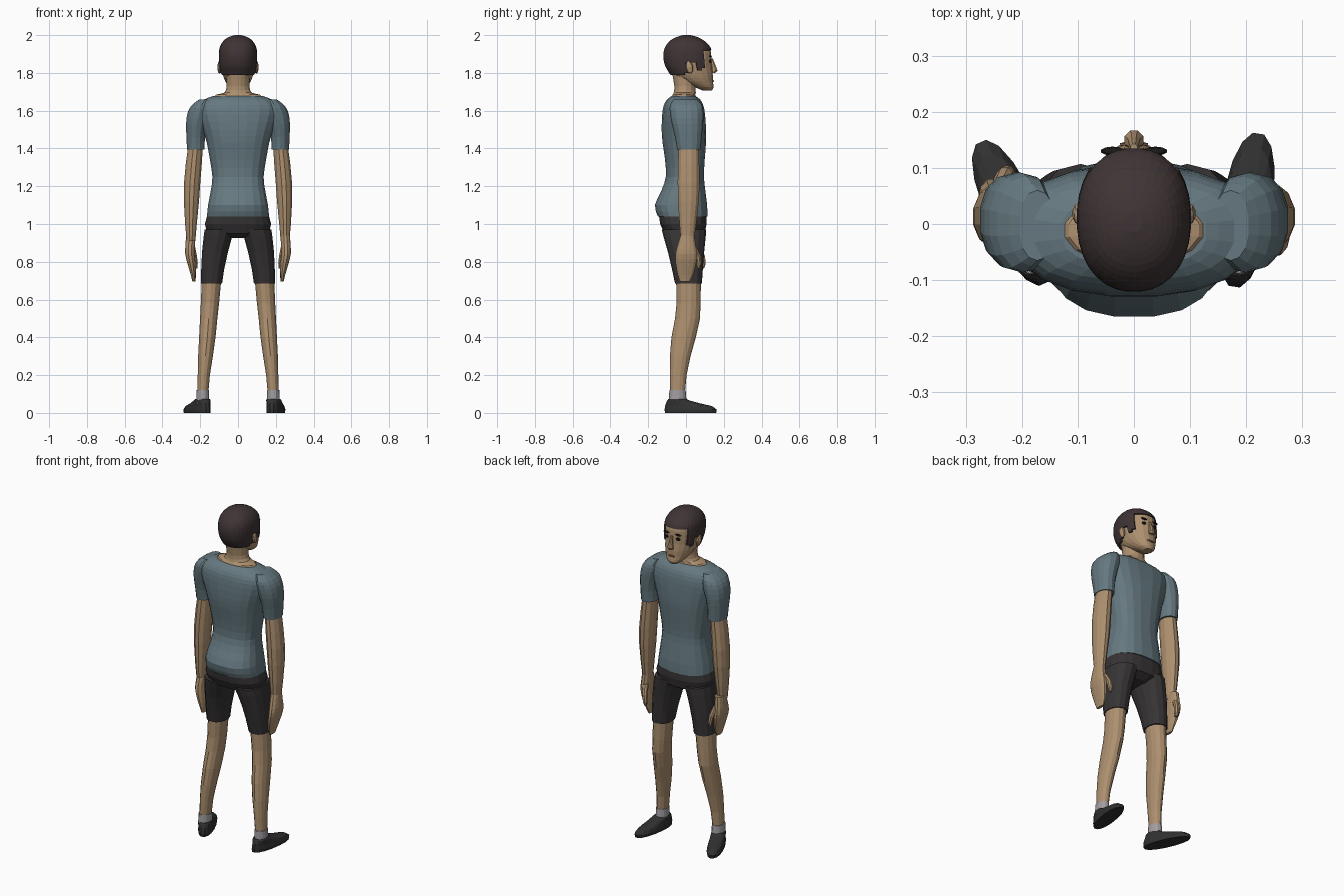
import bpy, bmesh
from math import sin, cos, pi, radians
from mathutils import Matrix, Vector


def mat(name, r, g, b):
    m = bpy.data.materials.new(name)
    m.diffuse_color = (r, g, b, 1)
    return m


SKIN = mat("skin", 0.42, 0.28, 0.16)
SHIRT = mat("shirt", 0.13, 0.19, 0.215)
SHORTS = mat("shorts", 0.038, 0.034, 0.036)
HAIR = mat("hair", 0.05, 0.034, 0.035)
SOCK = mat("sock", 0.36, 0.34, 0.36)
SHOE = mat("shoe", 0.03, 0.03, 0.03)
DARK = mat("dark", 0.012, 0.01, 0.01)


def smooth_rings(rings, sub):
    """Catmull-Rom interpolation between the given rings."""
    out = []
    for i in range(len(rings) - 1):
        p = [rings[max(0, min(len(rings) - 1, i + k))] for k in (-1, 0, 1, 2)]
        for s in range(sub):
            t = s / sub
            out.append([0.5 * (2 * b + (c - a) * t + (2 * a - 5 * b + 4 * c - d) * t * t
                               + (3 * b - a - 3 * c + d) * t ** 3) for a, b, c, d in zip(*p)])
    return out + [list(rings[-1])]


def loft(name, rings, material, seg=14, sub=1, n=2.0, keep=None, xf=None):
    """Rings are (z, x min, x max, y min, y max); superellipse exponent n."""
    bm = bmesh.new()
    loops = []
    for z, x0, x1, y0, y1 in smooth_rings(rings, sub):
        loop = []
        for k in range(seg):
            a = 2 * pi * (k + 0.5) / seg
            c, s = cos(a), sin(a)
            ux = (abs(c) ** (2 / n)) * (1 if c > 0 else -1)
            uy = (abs(s) ** (2 / n)) * (1 if s > 0 else -1)
            loop.append(bm.verts.new(((x0 + x1) / 2 + ux * (x1 - x0) / 2,
                                      (y0 + y1) / 2 + uy * (y1 - y0) / 2, z)))
        loops.append(loop)
    for a, b in zip(loops, loops[1:]):
        for k in range(seg):
            j = (k + 1) % seg
            bm.faces.new((a[k], a[j], b[j], b[k]))
    bm.faces.new(loops[0])
    bm.faces.new(loops[-1])
    bmesh.ops.recalc_face_normals(bm, faces=bm.faces)
    if keep:
        drop = [f for f in bm.faces if not keep(f.calc_center_median())]
        bmesh.ops.delete(bm, geom=drop, context='FACES')
    if xf:
        bm.transform(xf)
        if xf.determinant() < 0:
            bmesh.ops.reverse_faces(bm, faces=bm.faces)
    me = bpy.data.meshes.new(name)
    bm.to_mesh(me)
    bm.free()
    me.materials.append(material)
    ob = bpy.data.objects.new(name, me)
    bpy.context.collection.objects.link(ob)
    return ob


def sym(rows):
    return [(z, -w, w, b, f) for z, w, b, f in rows]


def blob(name, loc, size, material, rot=0):
    """Small ellipsoid for facial features."""
    xf = Matrix.Translation(loc) @ Matrix.Rotation(rot, 4, 'X') @ Matrix.Diagonal((*size, 1))
    rows = [(sin(t), -cos(t), cos(t), -cos(t), cos(t)) for t in (-1.4, -0.8, 0, 0.8, 1.4)]
    return loft(name, rows, material, seg=10, xf=xf)


# Torso: shirt and hips
loft("shirt_body", sym([
    (1.04, .166, -.150, .115), (1.10, .160, -.166, .113), (1.18, .145, -.130, .103),
    (1.25, .137, -.108, .096), (1.34, .150, -.112, .100), (1.43, .167, -.125, .107),
    (1.50, .188, -.130, .107), (1.58, .215, -.127, .102), (1.63, .212, -.118, .092),
    (1.66, .180, -.100, .075), (1.678, .130, -.075, .050)]), SHIRT, 20, 2, 2.5)
loft("shorts_hips", sym([
    (.925, .050, -.070, .060), (.95, .165, -.115, .100), (1.00, .177, -.138, .110),
    (1.07, .158, -.148, .108)]), SHORTS, 20, 1, 2.5)

# Neck and head
loft("neck", sym([
    (1.66, .140, -.080, .055), (1.685, .118, -.072, .050), (1.695, .075, -.066, .053),
    (1.73, .061, -.063, .052), (1.80, .064, -.075, .060)]), SKIN, 16, 2)
loft("head", sym([
    (1.708, .025, .085, .138), (1.725, .047, .045, .147), (1.755, .068, -.02, .143),
    (1.79, .081, -.070, .143), (1.83, .087, -.095, .138), (1.88, .091, -.105, .136),
    (1.93, .087, -.100, .128), (1.965, .070, -.075, .095), (1.985, .040, -.04, .06)]),
    SKIN, 20, 2, 2.2)


def is_hair(c):
    if c.z > 1.925 or c.y < 0 and c.z > 1.785:
        return True
    return c.y < .092 and c.z > (1.81 if c.y > .05 else 1.855)


hair = loft("hair", sym([
    (1.77, .080, -.070, .135), (1.80, .093, -.090, .145), (1.84, .099, -.112, .143),
    (1.89, .102, -.121, .139), (1.935, .097, -.112, .130), (1.97, .077, -.085, .097),
    (1.99, .048, -.05, .060), (2.0, .015, -.015, .022)]), HAIR, 32, 3, 2.2, is_hair)
shell = hair.modifiers.new("thickness", 'SOLIDIFY')
shell.thickness = .012
shell.offset = -1

# Face features
loft("nose", sym([(1.80, .016, .13, .155), (1.812, .018, .13, .168), (1.83, .012, .13, .162),
                  (1.875, .007, .125, .143)]), SKIN, 8)
blob("mouth", (0, .142, 1.757), (.026, .006, .006), mat("lips", .27, .14, .09))
for s in (-1, 1):
    blob("ear", (s * .098, .018, 1.83), (.012, .020, .034), SKIN, radians(12))
    blob("eye", (s * .036, .128, 1.862), (.015, .008, .009), DARK)
    blob("eyebrow", (s * .038, .130, 1.888), (.022, .008, .005), DARK)

# Arms, legs and feet, mirrored left and right
for s, side in ((1, "right"), (-1, "left")):
    M = Matrix.Diagonal((s, 1, 1, 1))
    loft(side + "_sleeve", [
        (1.395, .175, .271, -.047, .078), (1.46, .174, .274, -.058, .083),
        (1.53, .160, .276, -.075, .090), (1.59, .140, .268, -.085, .092),
        (1.63, .140, .245, -.085, .085), (1.66, .140, .205, -.065, .060)],
        SHIRT, 14, 2, 2.2, xf=M)
    loft(side + "_arm", [
        (.91, .225, .273, -.028, .043), (1.00, .217, .281, -.036, .056),
        (1.12, .205, .288, -.044, .070), (1.22, .198, .287, -.046, .074),
        (1.32, .190, .278, -.044, .072), (1.42, .184, .264, -.040, .070)],
        SKIN, 12, 1, xf=M)
    # Left hand sits a little further forward
    H = M @ Matrix.Translation((0, 0 if s > 0 else .022, 0))
    loft(side + "_hand", [
        (.695, .226, .242, -.032, .020), (.73, .222, .250, -.045, .038),
        (.79, .224, .268, -.056, .055), (.84, .228, .280, -.057, .060),
        (.89, .227, .279, -.045, .052), (.94, .225, .275, -.030, .045)],
        SKIN, 12, 2, 2.3, xf=H)
    loft(side + "_thumb", [
        (.765, .215, .233, .058, .075), (.79, .212, .238, .054, .083),
        (.83, .216, .246, .046, .080), (.88, .226, .258, .020, .055)], SKIN, 8, 1, xf=H)
    loft(side + "_shorts_leg", [
        (.685, .083, .198, -.058, .084), (.76, .072, .196, -.074, .089),
        (.85, .052, .192, -.095, .096), (.93, .030, .184, -.118, .104),
        (.97, .012, .178, -.128, .107)], SHORTS, 14, 1, 2.3, xf=M)
    loft(side + "_leg", [
        (.10, .157, .216, -.084, -.006), (.20, .148, .214, -.086, .003),
        (.30, .132, .212, -.085, .024), (.40, .118, .207, -.077, .052),
        (.50, .108, .202, -.058, .074), (.58, .099, .198, -.050, .077),
        (.70, .088, .193, -.052, .079)], SKIN, 14, 1, xf=M)
    loft(side + "_sock", [(.05, .152, .222, -.092, .004), (.12, .153, .220, -.088, -.002)],
         SOCK, 14, xf=M)
    # Shoe is turned outward about the ankle
    pivot = Vector((.19, -.04, 0))
    turn = Matrix.Rotation(radians(-9 if s > 0 else -24), 4, 'Z')
    F = M @ Matrix.Translation(pivot) @ turn @ Matrix.Translation(-pivot)
    loft(side + "_shoe", [
        (0, .147, .233, -.113, .163), (.018, .145, .235, -.115, .166),
        (.036, .148, .232, -.112, .140), (.052, .150, .230, -.107, .070),
        (.066, .150, .229, -.100, .018), (.074, .153, .224, -.093, .002)],
        SHOE, 16, 1, 2.2, xf=F)
